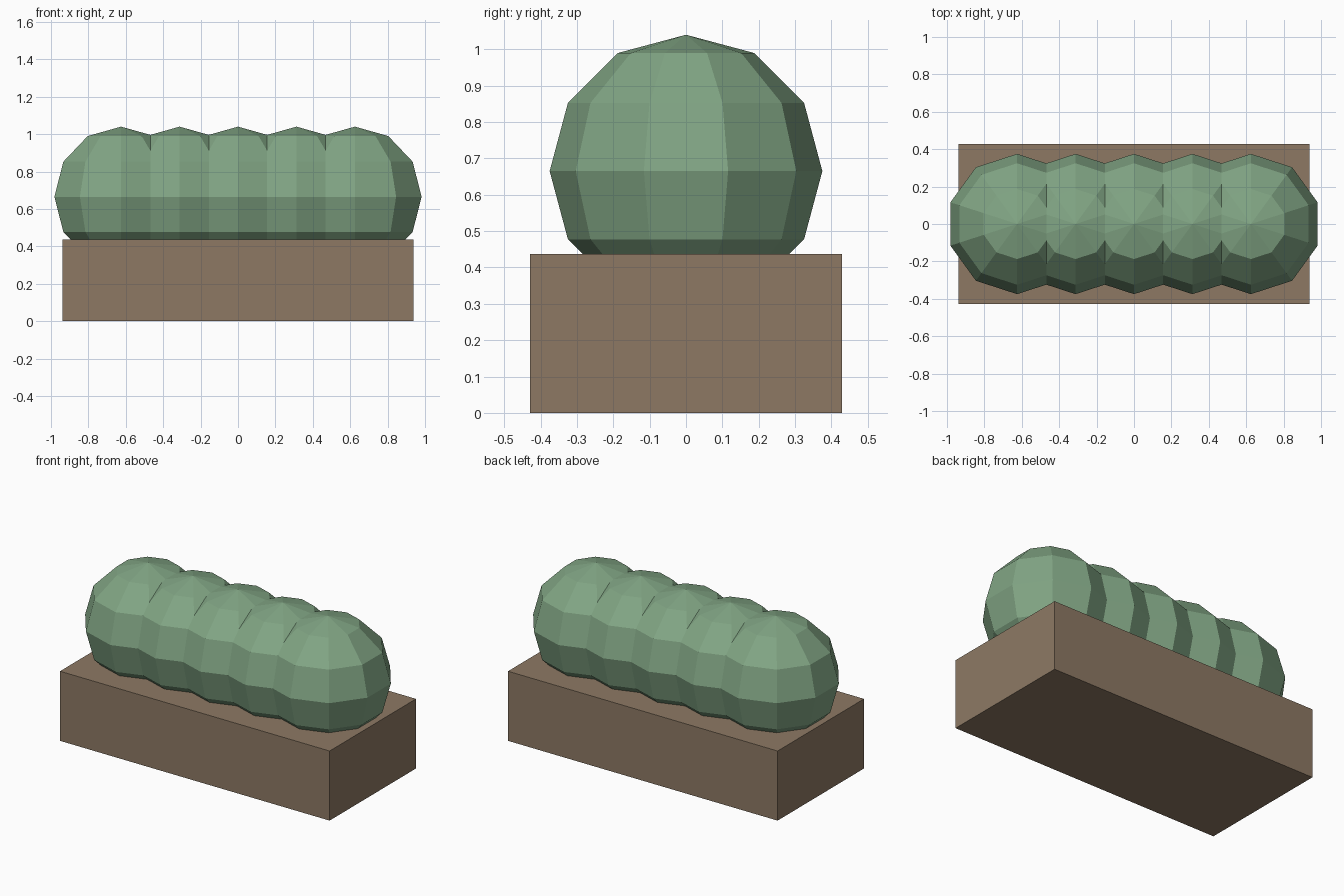
import bpy

if "Cube" in bpy.data.objects:
    bpy.data.objects.remove(bpy.data.objects["Cube"])


def linear(c):
    c /= 255
    return c / 12.92 if c <= 0.04045 else ((c + 0.055) / 1.055) ** 2.4


def material(name, rgb):
    mat = bpy.data.materials.new(name)
    mat.diffuse_color = [linear(c) for c in rgb] + [1]
    mat.use_nodes = True
    mat.node_tree.nodes["Principled BSDF"].inputs["Base Color"].default_value = mat.diffuse_color
    return mat


leaf_green = material("leaf green", (129, 165, 132))
wood_brown = material("wood brown", (141, 121, 100))

# Planter box
bpy.ops.mesh.primitive_cube_add(size=1, location=(0, 0, 0.4375 / 2))
box = bpy.context.object
box.name = "planter_box"
box.scale = (1.875, 0.858, 0.4375)
box.data.materials.append(wood_brown)

# Row of five overlapping low-poly bushes, sunk slightly into the box
for i in range(5):
    bpy.ops.mesh.primitive_uv_sphere_add(
        segments=10, ring_count=6, radius=0.375,
        location=((i - 2) * 0.3125, 0, 0.665))
    bush = bpy.context.object
    bush.name = f"bush_{i + 1}"
    bush.data.materials.append(leaf_green)
